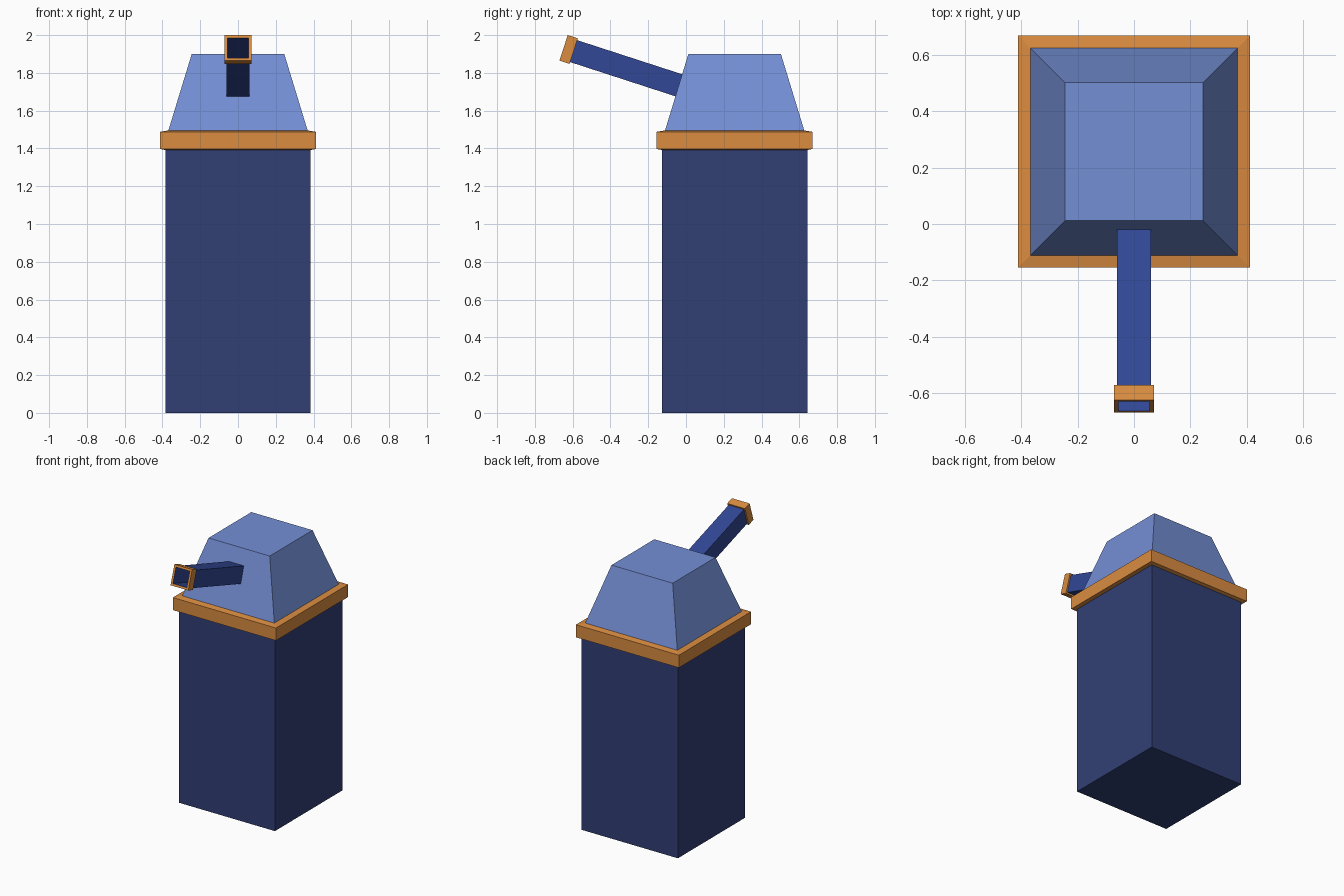
import bpy, bmesh, math
from mathutils import Matrix, Vector

if "Cube" in bpy.data.objects:
    bpy.data.objects.remove(bpy.data.objects["Cube"])

CY = 0.2575                      # centre of the tower in y
TILT = math.radians(18)          # upward tilt of the barrel
MUZZLE = Vector((0, -0.648, 1.9325))


def srgb(r, g, b):
    return [((c / 255 + 0.055) / 1.055) ** 2.4 if c > 10 else c / 3294 for c in (r, g, b)] + [1]


def material(name, rgb):
    m = bpy.data.materials.new(name)
    m.diffuse_color = srgb(*rgb)
    m.use_nodes = True
    m.node_tree.nodes["Principled BSDF"].inputs["Base Color"].default_value = m.diffuse_color
    return m


navy = material("navy", (49, 63, 116))
light_blue = material("light_blue", (116, 143, 213))
orange = material("orange", (218, 140, 64))
royal_blue = material("royal_blue", (49, 71, 150))


def square_loft(name, rings, mats, matrix, hollow=False):
    """Skin square rings of (half width, z); a hollow loft joins last ring to first."""
    bm = bmesh.new()
    loops = [[bm.verts.new((sx * h, sy * h, z))
              for sx, sy in ((-1, -1), (1, -1), (1, 1), (-1, 1))] for h, z in rings]
    pairs = list(zip(loops, loops[1:] + loops[:1])) if hollow else list(zip(loops, loops[1:]))
    for k, (a, b) in enumerate(pairs):
        for i in range(4):
            j = (i + 1) % 4
            f = bm.faces.new((a[i], a[j], b[j], b[i]))
            f.material_index = 1 if hollow and len(mats) > 1 and k == 2 else 0
    if not hollow:
        bm.faces.new(loops[0][::-1])
        bm.faces.new(loops[-1])
    bmesh.ops.recalc_face_normals(bm, faces=bm.faces)
    bm.transform(matrix)
    me = bpy.data.meshes.new(name)
    bm.to_mesh(me)
    bm.free()
    for m in mats:
        me.materials.append(m)
    ob = bpy.data.objects.new(name, me)
    bpy.context.collection.objects.link(ob)
    return ob


# Tower: column, trim band and tapered roof
tower = Matrix.Translation((0, CY, 0))
square_loft("column", [(0.385, 0), (0.385, 1.395)], [navy], tower)
square_loft("trim_band", [(0.385, 1.392), (0.4125, 1.397), (0.4125, 1.488), (0.37, 1.495)],
            [orange], tower)
square_loft("roof", [(0.369, 1.494), (0.245, 1.9)], [light_blue], tower)

# Barrel: local z runs out of the muzzle, which sits at the local origin
aim = Matrix.Translation(MUZZLE) @ Matrix.Rotation(math.pi / 2 - TILT, 4, 'X')
# outer wall, then front rim, then bore, closed deep inside the roof
square_loft("barrel", [(0.061, -0.70), (0.061, -0.02), (0.056, -0.02), (0.056, -0.70)],
            [royal_blue], aim, hollow=True)
# muzzle ring with a blue bore
square_loft("muzzle_ring", [(0.071, -0.056), (0.071, 0), (0.0555, 0), (0.0555, -0.056)],
            [orange, royal_blue], aim, hollow=True)
